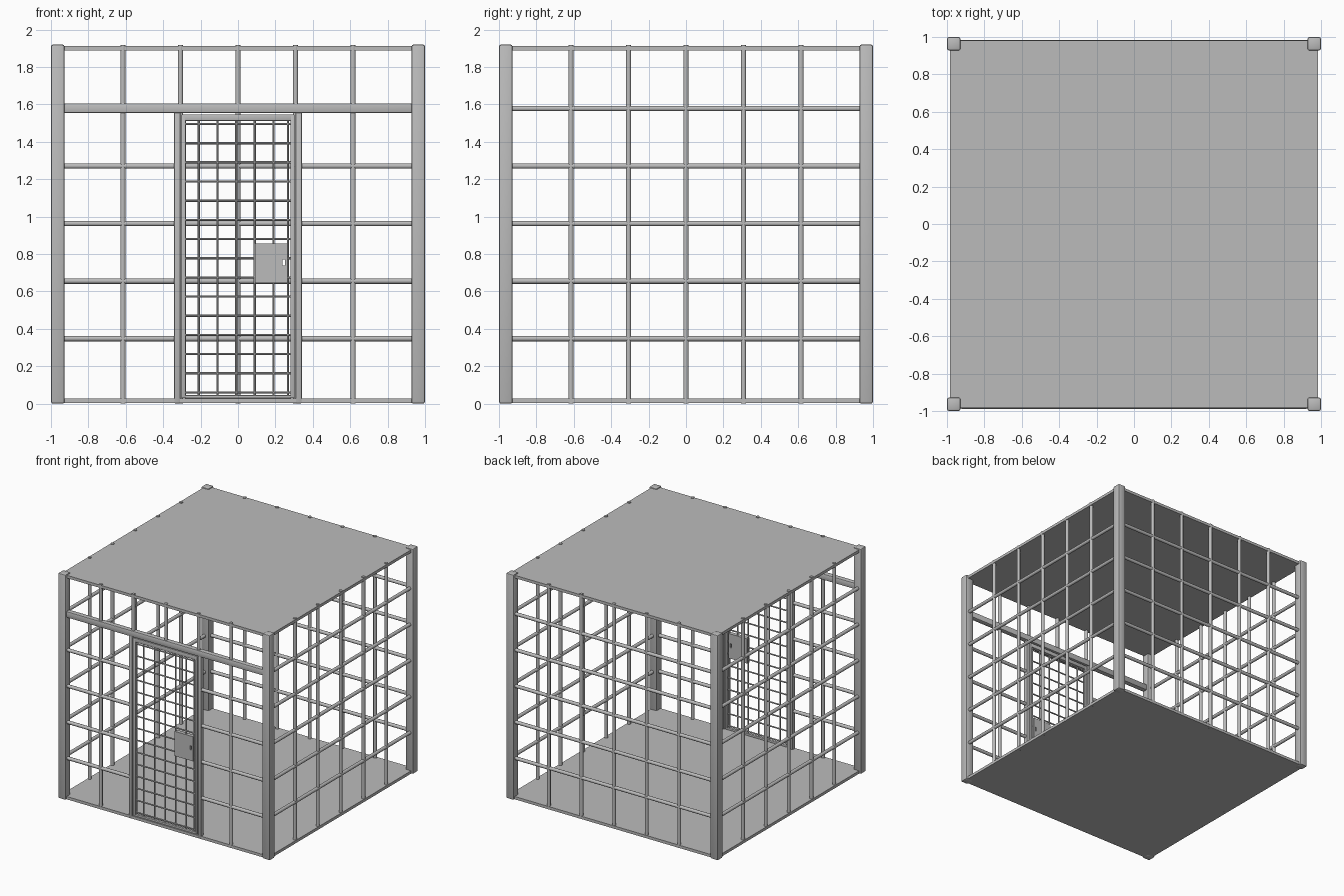
import bpy
import bmesh
from math import radians
from mathutils import Matrix, Vector

cube = bpy.data.objects.get("Cube")
if cube:
    bpy.data.objects.remove(cube, do_unlink=True)

steel = bpy.data.materials.new("grey steel")
steel.use_nodes = True
GREY = (0.5, 0.5, 0.5, 1)
steel.diffuse_color = GREY
steel.node_tree.nodes["Principled BSDF"].inputs["Base Color"].default_value = GREY


def finish(name, bm, smooth=False):
    mesh = bpy.data.meshes.new(name)
    bm.to_mesh(mesh)
    bm.free()
    mesh.materials.append(steel)
    ob = bpy.data.objects.new(name, mesh)
    bpy.context.collection.objects.link(ob)
    if smooth:
        bpy.ops.object.select_all(action='DESELECT')
        ob.select_set(True)
        bpy.context.view_layer.objects.active = ob
        bpy.ops.object.shade_smooth_by_angle(angle=radians(40))
    return ob


def box(name, lo, hi, bevel=0):
    lo, hi = Vector(lo), Vector(hi)
    bm = bmesh.new()
    bmesh.ops.create_cube(bm, size=1, matrix=Matrix.Translation((lo + hi) / 2)
                          @ Matrix.Diagonal((hi - lo).to_4d()))
    if bevel:
        bmesh.ops.bevel(bm, geom=bm.edges[:], offset=bevel, segments=2,
                        profile=0.5, affect='EDGES')
    return finish(name, bm, bool(bevel))


def rods(name, spans, radius, sides=12):
    """Round bars, each running from one point to another."""
    bm = bmesh.new()
    for a, b in spans:
        a, b = Vector(a), Vector(b)
        turn = (b - a).to_track_quat('Z', 'Y').to_matrix().to_4x4()
        bmesh.ops.create_cone(bm, cap_ends=True, segments=sides, radius1=radius,
                              radius2=radius, depth=(b - a).length,
                              matrix=Matrix.Translation((a + b) / 2) @ turn)
    return finish(name, bm, True)


TOP = 1.92
STEP = 0.3075
WALL = 0.968
INNER = 0.93
BAR = 0.0145
columns = [i * STEP for i in range(-2, 3)]
rows = [0.348 + i * STEP for i in range(5)]

# Floor, roof and corner posts
box("floor", (-0.983, -0.983, 0.003), (0.983, 0.983, 0.027))
box("roof", (-0.983, -0.98, 1.887), (0.983, 0.98, 1.911))
for sx, side in ((-1, "right"), (1, "left")):
    for sy, end in ((-1, "front"), (1, "back")):
        x, y = sx * 0.9635, sy * 0.9635
        box(f"{end}_{side}_post", (x - 0.0365, y - 0.0365, 0),
            (x + 0.0365, y + 0.0365, TOP), 0.012)

# Back and side bar walls
uprights = [(c, 0.002, TOP - 0.003) for c in columns]
for name, place in (("back_bars", lambda u, z: (u, WALL, z)),
                    ("left_bars", lambda u, z: (WALL, u, z)),
                    ("right_bars", lambda u, z: (-WALL, u, z))):
    spans = [(place(c, lo), place(c, hi)) for c, lo, hi in uprights]
    spans += [(place(-INNER, z), place(INNER, z)) for z in rows]
    rods(name, spans, BAR)

# Front bars around the doorway
spans = [((c, -WALL, 1.59), (c, -WALL, TOP - 0.003)) for c in columns]
for s in (-1, 1):
    spans.append(((s * 2 * STEP, -WALL, 0.002), (s * 2 * STEP, -WALL, 1.57)))
    spans += [((s * 0.33, -WALL, z), (s * INNER, -WALL, z)) for z in rows[:4]]
rods("front_bars", spans, BAR)
box("front_header", (-INNER, -0.988, 1.553), (INNER, -0.943, 1.606), 0.008)

# Door frame and door leaf
for s, side in ((-1, "right"), (1, "left")):
    a, b = sorted((s * 0.308, s * 0.342))
    box(f"{side}_door_jamb", (a, -0.985, 0.002), (b, -0.948, 1.56), 0.005)
    a, b = sorted((s * 0.28, s * 0.303))
    box(f"{side}_door_stile", (a, -0.982, 0.03), (b, -0.952, 1.545), 0.004)
box("door_top_rail", (-0.3, -0.982, 1.512), (0.3, -0.952, 1.547), 0.004)
box("door_bottom_rail", (-0.285, -0.978, 0.028), (0.285, -0.955, 0.046), 0.004)

# Fine mesh in the door
MESH_Y = -0.967
spans = [((x, MESH_Y, 0.04), (x, MESH_Y, 1.52))
         for x in (-0.283, -0.21, -0.11, -0.01, 0.09, 0.19, 0.267)]
spans += [((-0.285, MESH_Y, 0.06 + i * 0.1025), (0.285, MESH_Y, 0.06 + i * 0.1025))
          for i in range(15)]
rods("door_mesh", spans, 0.006, 8)

# Lock plate with a keyhole slot cut through it
plate = box("lock_plate", (0.09, -0.983, 0.645), (0.265, -0.951, 0.855))
cutter = box("keyhole_cutter", (0.238, -1.02, 0.738), (0.25, -0.9, 0.772))
cutter.hide_render = True
cut = plate.modifiers.new("keyhole", 'BOOLEAN')
cut.operation = 'DIFFERENCE'
cut.object = cutter
bpy.ops.object.select_all(action='DESELECT')
plate.select_set(True)
bpy.context.view_layer.objects.active = plate
bpy.ops.object.modifier_apply(modifier=cut.name)
bpy.data.objects.remove(cutter, do_unlink=True)
